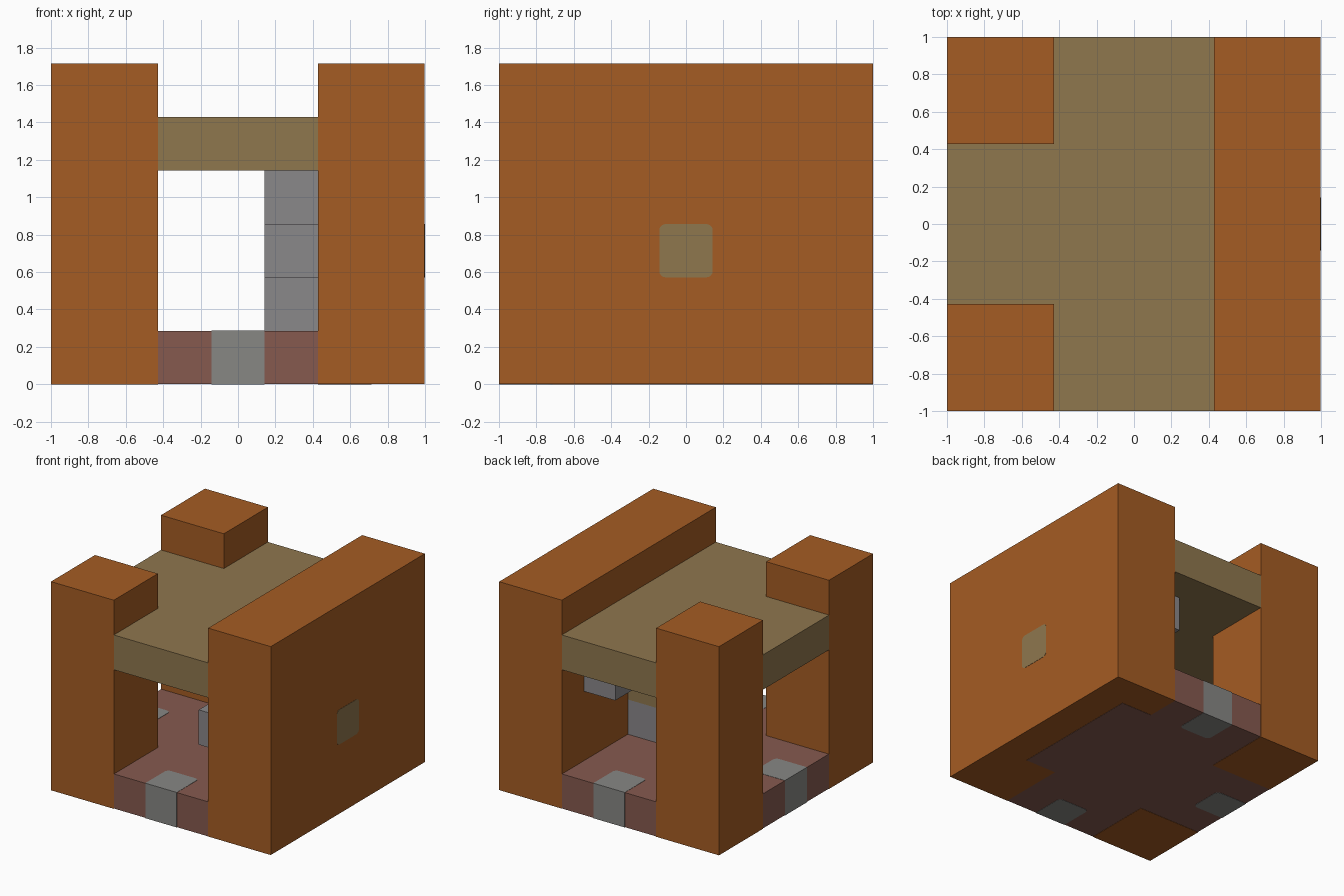
import bpy, bmesh
from math import pi
from mathutils import Matrix

if "Cube" in bpy.data.objects:
    bpy.data.objects.remove(bpy.data.objects["Cube"], do_unlink=True)

U = 2 / 7        # one building cell; all sizes below are in cells
LIP = 0.007      # how far the inlays stand proud


def material(name, color):
    m = bpy.data.materials.new(name)
    m.use_nodes = True
    m.diffuse_color = (*color, 1)
    m.node_tree.nodes["Principled BSDF"].inputs["Base Color"].default_value = (*color, 1)
    return m


ORANGE = material("burnt orange", (0.376, 0.107, 0.017))
TAN = material("tan", (0.275, 0.184, 0.076))
CLAY = material("clay pink", (0.238, 0.102, 0.078))
GREY = material("warm grey", (0.242, 0.242, 0.231))
STEEL = material("steel grey", (0.254, 0.246, 0.254))


def finish(name, bm, mat):
    bmesh.ops.recalc_face_normals(bm, faces=bm.faces)
    bm.transform(Matrix.Scale(U, 4))
    mesh = bpy.data.meshes.new(name)
    bm.to_mesh(mesh)
    bm.free()
    mesh.materials.append(mat)
    ob = bpy.data.objects.new(name, mesh)
    bpy.context.scene.collection.objects.link(ob)
    return ob


def prism(name, outline, z0, z1, mat):
    bm = bmesh.new()
    face = bm.faces.new([bm.verts.new((x, y, z0)) for x, y in outline])
    top = bmesh.ops.extrude_face_region(bm, geom=[face], use_keep_orig=True)["geom"]
    verts = [v for v in top if isinstance(v, bmesh.types.BMVert)]
    bmesh.ops.translate(bm, verts=verts, vec=(0, 0, z1 - z0))
    return finish(name, bm, mat)


def box(name, lo, hi, mat, round_rule=None, radius=0.12, turn=0):
    bm = bmesh.new()
    bmesh.ops.create_cube(bm, size=1)
    for v in bm.verts:
        v.co = [a + (b - a) * (c + 0.5) for a, b, c in zip(lo, hi, v.co)]
    if round_rule:
        edges = [e for e in bm.edges if round_rule(*e.verts)]
        bmesh.ops.bevel(bm, geom=edges, offset=radius, segments=4, profile=0.5, affect='EDGES')
    bm.transform(Matrix.Rotation(turn, 4, 'Z'))
    return finish(name, bm, mat)


def tee(edge):
    return [(1.5, -edge), (1.5, edge), (-1.5, edge), (-1.5, 1.5),
            (-edge, 1.5), (-edge, -1.5), (-1.5, -1.5), (-1.5, -edge)]


# Floor and roof slabs share one T-shaped outline
prism("floor", tee(3.5 - LIP), LIP, 1, CLAY)
prism("roof", tee(3.5), 4, 5, TAN)

# Solid side wall, with the floor showing under its inner part
box("side_wall", (1.5, -3.5, LIP), (3.5 - LIP, 3.5, 6), ORANGE)
box("floor_under_wall", (1.5, -1.5, 0), (2.5, 2.5, 0.03), CLAY)

# Two corner pillars on the open side
for name, y in (("front_pillar", -3.5), ("back_pillar", 1.5)):
    box(name, (-3.5, y, 0), (-1.5, y + 2, 6), ORANGE)


# Grey threshold tiles in the three open sides, rounded toward the room
def inner_upright(a, b):
    return a.co.xy == b.co.xy and a.co.y > -3


for name, turn in (("front_tile", 0), ("left_open_tile", -pi / 2), ("back_tile", pi)):
    box(name, (-0.5, -3.5, 0), (0.5, -2.5, 1 + LIP), GREY, inner_upright, turn=turn)


# Rounded inlay on the outside of the wall
def along_x(a, b):
    return a.co.yz == b.co.yz


box("wall_inlay", (3.48, -0.5, 2), (3.5, 0.5, 3), TAN, along_x)

# Blocks fixed to the inside of the wall
for name, y, z, mat in (("lower_block", -0.5, 1, STEEL), ("middle_block", -0.5, 2, TAN),
                        ("front_block", -2.5, 2, STEEL), ("back_block", 1.5, 3, STEEL)):
    box(name, (0.5, y, z), (1.5, y + 1, z + 1), mat)
